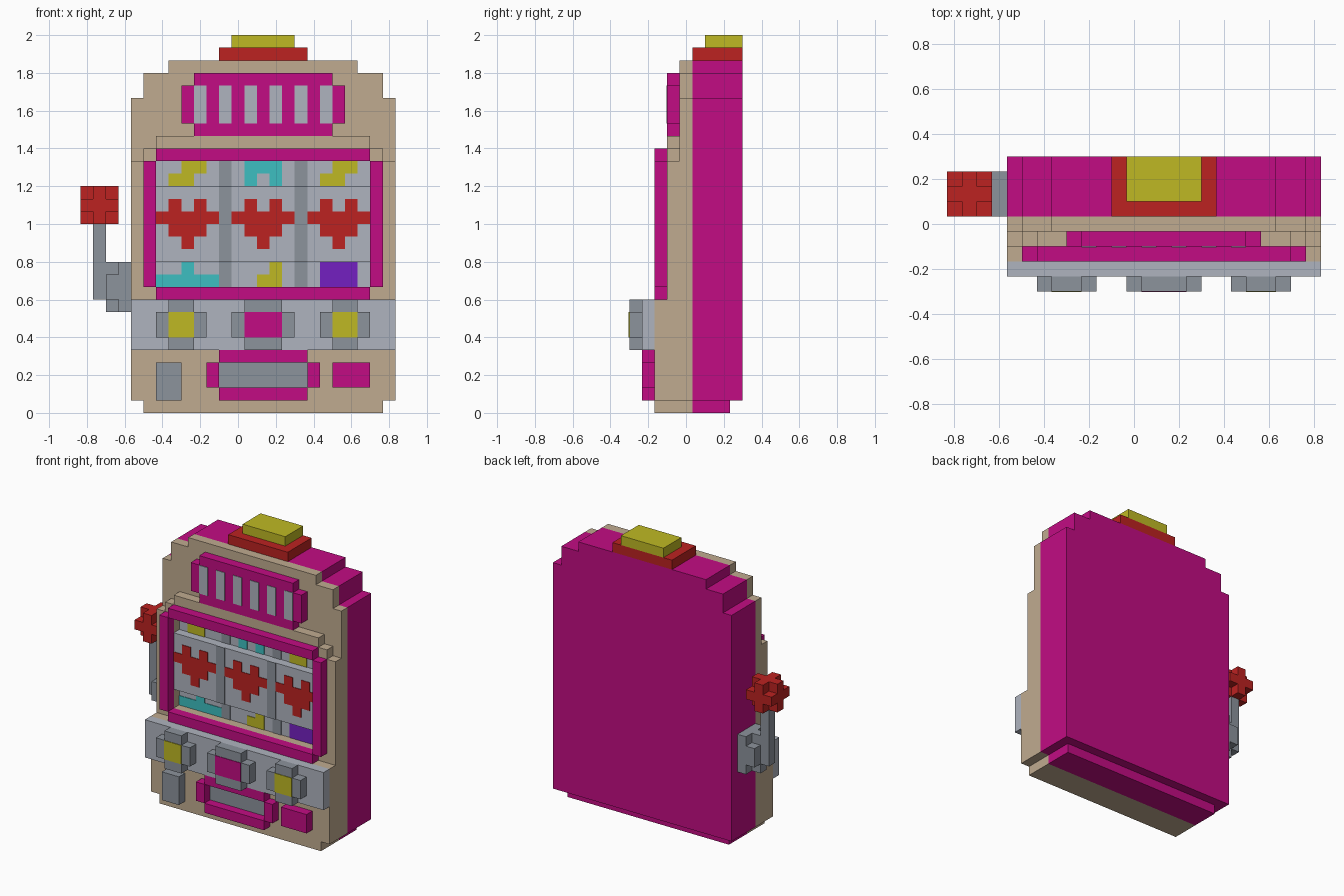
import bpy
import bmesh

cube = bpy.data.objects.get("Cube")
if cube:
    bpy.data.objects.remove(cube, do_unlink=True)

U = 1 / 15                                # block size
ORIGIN = (-12.5 * U, -4.5 * U, 0)         # lowest corner of the block grid
MID = 14.5                                # cabinet centre column
SKIN = 0.06                               # painted plate thickness in blocks


def material(name, rgb):
    lin = [((c / 255 + 0.055) / 1.055) ** 2.4 if c > 10 else c / 255 / 12.92 for c in rgb]
    m = bpy.data.materials.new(name)
    m.use_nodes = True
    m.diffuse_color = (*lin, 1)
    m.node_tree.nodes["Principled BSDF"].inputs["Base Color"].default_value = (*lin, 1)
    return m


MAGENTA = material("magenta", (194, 12, 131))
BEIGE = material("beige", (192, 171, 144))
LIGHT = material("light grey", (175, 180, 191))
DARK = material("dark grey", (140, 147, 156))
RED = material("red", (188, 34, 33))
YELLOW = material("yellow", (191, 185, 36))
CYAN = material("cyan", (61, 191, 193))
PURPLE = material("purple", (116, 32, 193))


def point(x, y, z):
    return (ORIGIN[0] + x * U, ORIGIN[1] + y * U, ORIGIN[2] + z * U)


def finish(name, bm, mat):
    bmesh.ops.recalc_face_normals(bm, faces=bm.faces)
    mesh = bpy.data.meshes.new(name)
    bm.to_mesh(mesh)
    bm.free()
    mesh.materials.append(mat)
    obj = bpy.data.objects.new(name, mesh)
    bpy.context.collection.objects.link(obj)
    return obj


def extrude(name, mat, outline, y0, y1):
    """Extrude a front outline of (x, z) points from y0 to y1."""
    bm = bmesh.new()
    face = bm.faces.new([bm.verts.new(point(x, y0, z)) for x, z in outline])
    out = bmesh.ops.extrude_face_region(bm, geom=[face])
    verts = [v for v in out["geom"] if isinstance(v, bmesh.types.BMVert)]
    bmesh.ops.translate(bm, verts=verts, vec=(0, (y1 - y0) * U, 0))
    return finish(name, bm, mat)


def stepped(name, mat, steps, y0, y1):
    """Symmetric stepped slab; steps are (half width, bottom, top)."""
    right = [(w, z) for w, lo, hi in steps for z in (lo, hi)]
    outline = [(MID + w, z) for w, z in right] + [(MID - w, z) for w, z in reversed(right)]
    return extrude(name, mat, outline, y0, y1)


def boxes(name, mat, items):
    """Join boxes given as (x0, x1, y0, y1, z0, z1)."""
    bm = bmesh.new()
    for x0, x1, y0, y1, z0, z1 in items:
        cube_verts = bmesh.ops.create_cube(bm, size=1)["verts"]
        for v in cube_verts:
            v.co = point(x1 if v.co.x > 0 else x0,
                         y1 if v.co.y > 0 else y0,
                         z1 if v.co.z > 0 else z0)
    return finish(name, bm, mat)


def plates(name, mat, y, rects):
    """Thin painted plates in front of depth y; rects are (x0, x1, z0, z1)."""
    return boxes(name, mat, [(a, b, y - SKIN, y, c, d) for a, b, c, d in rects])


# Cabinet shell
crown = [(10.5, 1, 25), (9.5, 25, 27), (7.5, 27, 28)]
stepped("cabinet_back", MAGENTA, crown, 5, 9)
boxes("cabinet_back_foot", MAGENTA, [(5, 24, 5, 8, 0, 1)])
stepped("cabinet_face", BEIGE, [(9.5, 0, 1)] + crown, 4, 5)
stepped("lower_front", BEIGE, [(9.5, 0, 1), (10.5, 1, 9)], 2, 4)
boxes("screen_surround", BEIGE, [
    (4, 25, 3, 4, 9, 10), (4, 6, 3, 4, 10, 20), (23, 25, 3, 4, 10, 20),
    (5, 24, 3, 4, 20, 21), (6, 23, 3, 4, 21, 22)])

# Screen frame
boxes("screen_frame", MAGENTA, [
    (6, 23, 2, 3, 9, 10), (6, 23, 2, 3, 20, 21),
    (5, 6, 2, 3, 10, 20), (23, 24, 2, 3, 10, 20)])

# Reels: recessed backing with a raised middle band
boxes("reel_backing", LIGHT, [(6, 23, 4 - SKIN, 4, 10, 20)])
boxes("reel_band", LIGHT, [(6, 23, 3, 4, 12, 18)])
back = 4 - SKIN
for i, x in enumerate((11, 17)):
    plates(f"reel_divider_band_{i + 1}", DARK, 3, [(x, x + 1, 12, 18)])
    plates(f"reel_divider_back_{i + 1}", DARK, back, [(x, x + 1, 10, 12), (x, x + 1, 18, 20)])

# Hearts on the band
for i, x in enumerate((6, 12, 18)):
    half = [(2.5, 13), (3, 13), (3, 14), (4, 14), (4, 15), (5, 15), (5, 16),
            (4, 16), (4, 17), (3, 17), (3, 16), (2.5, 16)]
    right = [(x + a, z) for a, z in half[1:-1]]
    left = [(x + 5 - a, z) for a, z in reversed(half[1:-1])]
    extrude(f"heart_{i + 1}", RED, right + left, 3 - SKIN, 3)

# Partly visible symbols above and below the band
for side, x in (("right", 7), ("left", 19)):
    plates(f"upper_symbol_{side}", YELLOW, back, [(x, x + 2, 18, 19), (x + 1, x + 3, 19, 20)])
plates("upper_symbol_middle", CYAN, back, [(13, 14, 18, 19), (15, 16, 18, 19), (13, 16, 19, 20)])
plates("lower_symbol_right", CYAN, back, [(6, 11, 10, 11), (8, 9, 11, 12)])
plates("lower_symbol_middle", YELLOW, back, [(14, 16, 10, 11), (15, 16, 11, 12)])
plates("lower_symbol_left", PURPLE, back, [(19, 22, 10, 12)])

# Top panel with plain stripes
stepped("top_panel", MAGENTA, [(5.5, 22, 23), (6.5, 23, 26), (5.5, 26, 27)], 3, 4)
plates("top_panel_stripes", LIGHT, 3, [(x, x + 1, 23, 26) for x in range(9, 20, 2)])

# Control console with three buttons
boxes("console", LIGHT, [(4, 25, 1, 2, 5, 9)])
for side, x0, x1, mat in (("right", 6, 10, YELLOW), ("middle", 12, 17, MAGENTA),
                          ("left", 19, 23, YELLOW)):
    boxes(f"button_housing_{side}", DARK,
          [(x0, x1, 0, 1, 6, 8), (x0 + 1, x1 - 1, 0, 1, 5, 6), (x0 + 1, x1 - 1, 0, 1, 8, 9)])
    plates(f"button_{side}", mat, 0, [(x0 + 1, x1 - 1, 6, 8)])

# Payout tray and lower fittings
boxes("tray_rim", MAGENTA, [
    (11, 18, 1, 2, 4, 5), (11, 18, 1, 2, 1, 2),
    (10, 11, 1, 2, 2, 4), (18, 19, 1, 2, 2, 4)])
plates("tray_opening", DARK, 2, [(11, 18, 2, 4)])
boxes("coin_slot", DARK, [(6, 8, 1, 2, 1, 4)])
boxes("return_slot", MAGENTA, [(20, 23, 1, 2, 2, 4)])

# Lamp on top
boxes("lamp_base", RED, [(11, 18, 5, 9, 28, 29)])
boxes("lamp", YELLOW, [(12, 17, 6, 9, 29, 30)])

# Pull lever
boxes("lever_mount", DARK, [
    (3, 4, 5, 8, 8, 12), (2, 3, 6, 7, 8, 12), (2, 3, 5, 8, 9, 11)])
boxes("lever_arm", DARK, [(1, 2, 6, 7, 9, 15)])
boxes("lever_knob", RED, [
    (0, 3, 5, 8, 16, 17), (0, 3, 6, 7, 15, 18), (1, 2, 5, 8, 15, 18)])
